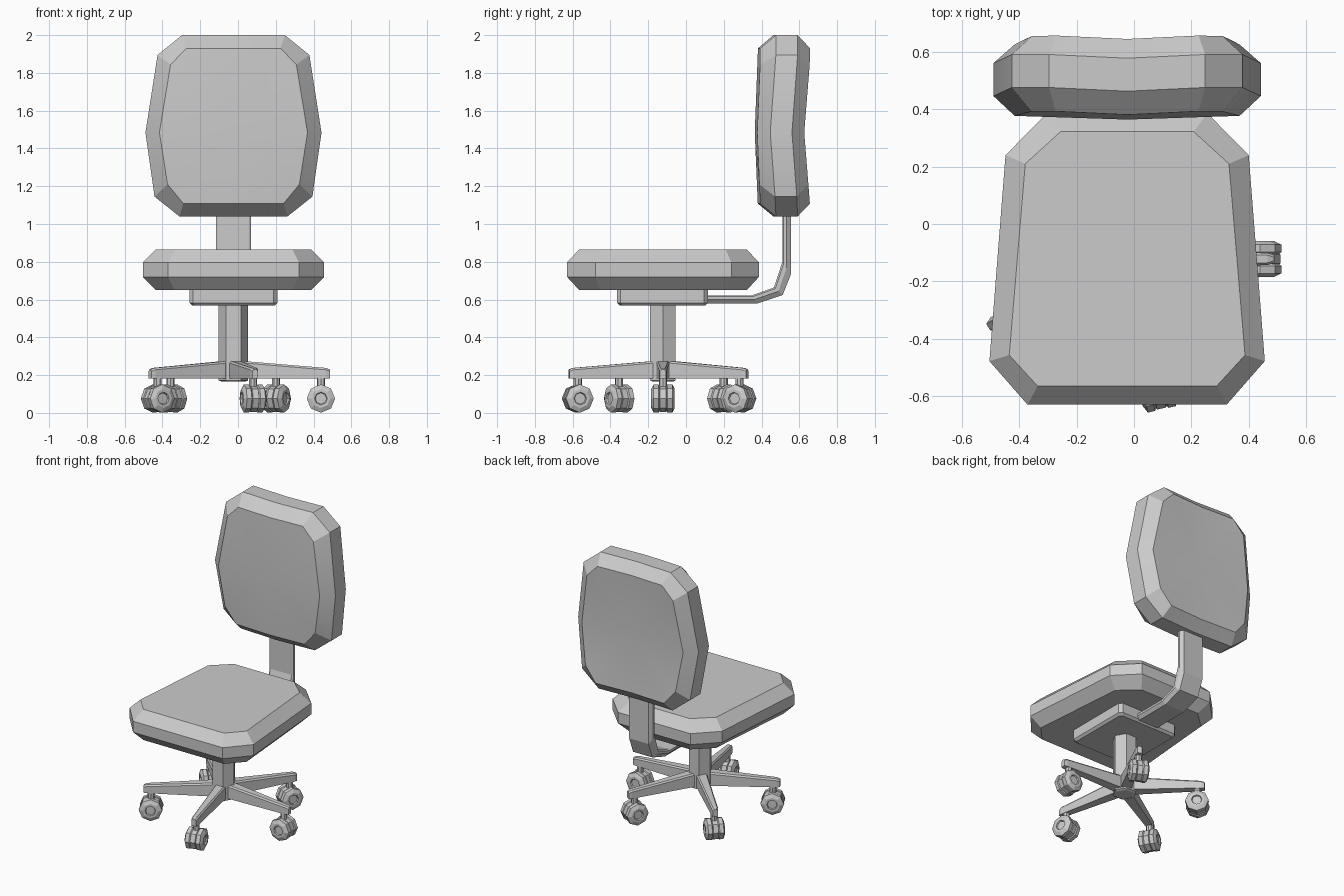
import bpy, bmesh, math
from mathutils import Matrix, Vector

if "Cube" in bpy.data.objects:
    bpy.data.objects.remove(bpy.data.objects["Cube"])

CX, CY = -0.024, -0.122          # centre of the column and base


def finish(name, bm, smooth=False, matrix=None):
    if matrix:
        bm.transform(matrix)
    bmesh.ops.recalc_face_normals(bm, faces=bm.faces)
    me = bpy.data.meshes.new(name)
    bm.to_mesh(me)
    bm.free()
    ob = bpy.data.objects.new(name, me)
    bpy.context.collection.objects.link(ob)
    if smooth:
        bpy.ops.object.select_all(action='DESELECT')
        ob.select_set(True)
        bpy.context.view_layer.objects.active = ob
        bpy.ops.object.shade_smooth_by_angle(angle=math.radians(20))
    return ob


def loft(rings, hubs=None):
    """Bridge closed rings; close the ends flat, or with fans to hub points."""
    bm = bmesh.new()
    vs = [[bm.verts.new(p) for p in r] for r in rings]
    n = len(rings[0])
    for a, b in zip(vs, vs[1:]):
        for i in range(n):
            j = (i + 1) % n
            bm.faces.new((a[i], a[j], b[j], b[i]))
    for k, ring in enumerate((vs[0], vs[-1])):
        if hubs:
            c = bm.verts.new(hubs[k])
            for i in range(n):
                bm.faces.new((ring[i], ring[(i + 1) % n], c))
        else:
            bm.faces.new(ring)
    return bm


def mirrored(half):
    """Close a right-hand outline by mirroring it in x."""
    return half + [(-x, y) for x, y in reversed(half) if x > 0]


# seat cushion: chamfered slab from two outlines
outer = mirrored([(.347, -.63), (.48, -.478), (.424, .24), (.28, .386)])
inner = mirrored([(.312, -.565), (.411, -.457), (.355, .21), (.232, .322)])
finish("seat", loft([[(x + CX, y, z) for x, y in o] for o, z in
                     ((inner, .65), (outer, .72), (outer, .797), (inner, .865))]), True)

# backrest cushion: four outlines, bent in height and across the width
ZM = 1.484
big = mirrored([(0, 2.0), (.272, 2.0), (.402, 1.895), (.466, ZM), (.418, 1.145), (.286, 1.04), (0, 1.04)])
small = mirrored([(0, 1.93), (.249, 1.93), (.333, 1.844), (.392, ZM), (.349, 1.21), (.265, 1.108), (0, 1.108)])


def bend(x, z, y0, curve):
    return (x + CX, y0 + curve * min(1, abs(z - ZM) / .4) - .013 * max(0, 1 - abs(x) / .27), z)


layers = ((small, .377, .017), (big, .446, .03), (big, .561, .03), (small, .626, .032))
rings = [[bend(x, z, y0, c) for x, z in o] for o, y0, c in layers]
finish("backrest", loft(rings, [bend(0, ZM, .377, 0), bend(0, ZM, .633, 0)]), True)

# back support bar: chamfered strip swept along a bent side profile
inside = [(.05, .622), (.349, .622), (.466, .664), (.51, .80), (.51, 1.2)]
outside = [(.05, .578), (.375, .578), (.512, .624), (.556, .735), (.556, 1.2)]
rings = []
for a, b in zip(inside, outside):
    a, b = Vector(a), Vector(b)
    section = [(-.083, 0), (.083, 0), (.093, .15), (.093, .5), (.075, 1), (-.075, 1), (-.093, .5), (-.093, .15)]
    rings.append([(CX + x, *a.lerp(b, t)) for x, t in section])
finish("back_support", loft(rings))


# mechanism box under the seat, chamfered at corners and underside
def chamfered_rect(hx, hy, c):
    return mirrored([(hx - c, -hy), (hx, -hy + c), (hx, hy - c), (hx - c, hy)])


finish("seat_mechanism", loft([[(x + CX, y - .125, z) for x, y in chamfered_rect(hx, hy, .02)]
       for hx, hy, z in ((.218, .226, .568), (.233, .241, .583), (.233, .241, .66))]))


# six-sided column
def polygon(n, r, z):
    return [(CX + r * math.cos(math.tau * i / n), CY + r * math.sin(math.tau * i / n), z) for i in range(n)]


finish("column", loft([polygon(6, r, z) for r, z in
                       ((.06, .165), (.078, .172), (.078, .575))]))

# five legs with stems and twin-wheel casters
caster_profile = [(-.053, .03), (-.062, .034), (-.062, .05), (-.05, .075), (-.024, .075), (-.018, .067),
                  (-.016, .072), (.016, .072), (.018, .067), (.024, .075), (.05, .075), (.062, .05),
                  (.062, .034), (.053, .03)]
for k, deg in enumerate((0, 61, 136, 210, 283), 1):
    place = Matrix.Translation((CX, CY, 0)) @ Matrix.Rotation(math.radians(deg), 4, 'Z')

    # tapered leg
    rings = []
    for r, w, top in ((.02, .036, .277), (.49, .021, .238), (.51, .015, .23)):
        rings.append([(r, -w, .182), (r, w, .182), (r, w, top - .01), (r, w - .008, top),
                      (r, -w + .008, top), (r, -w, top - .01)])
    finish(f"leg_{k}", loft(rings), matrix=place)

    # stem
    bm = bmesh.new()
    bmesh.ops.create_cone(bm, cap_ends=True, segments=8, radius1=.022, radius2=.022, depth=.08,
                          matrix=Matrix.Translation((.463, 0, .155)))
    finish(f"stem_{k}", bm, matrix=place)

    # eight-sided caster turned about its axle
    rings = [[(.463 + r * math.cos(math.tau * i / 8), y, .076 + r * math.sin(math.tau * i / 8))
              for i in range(8)] for y, r in caster_profile]
    finish(f"caster_{k}", loft(rings), matrix=place)
